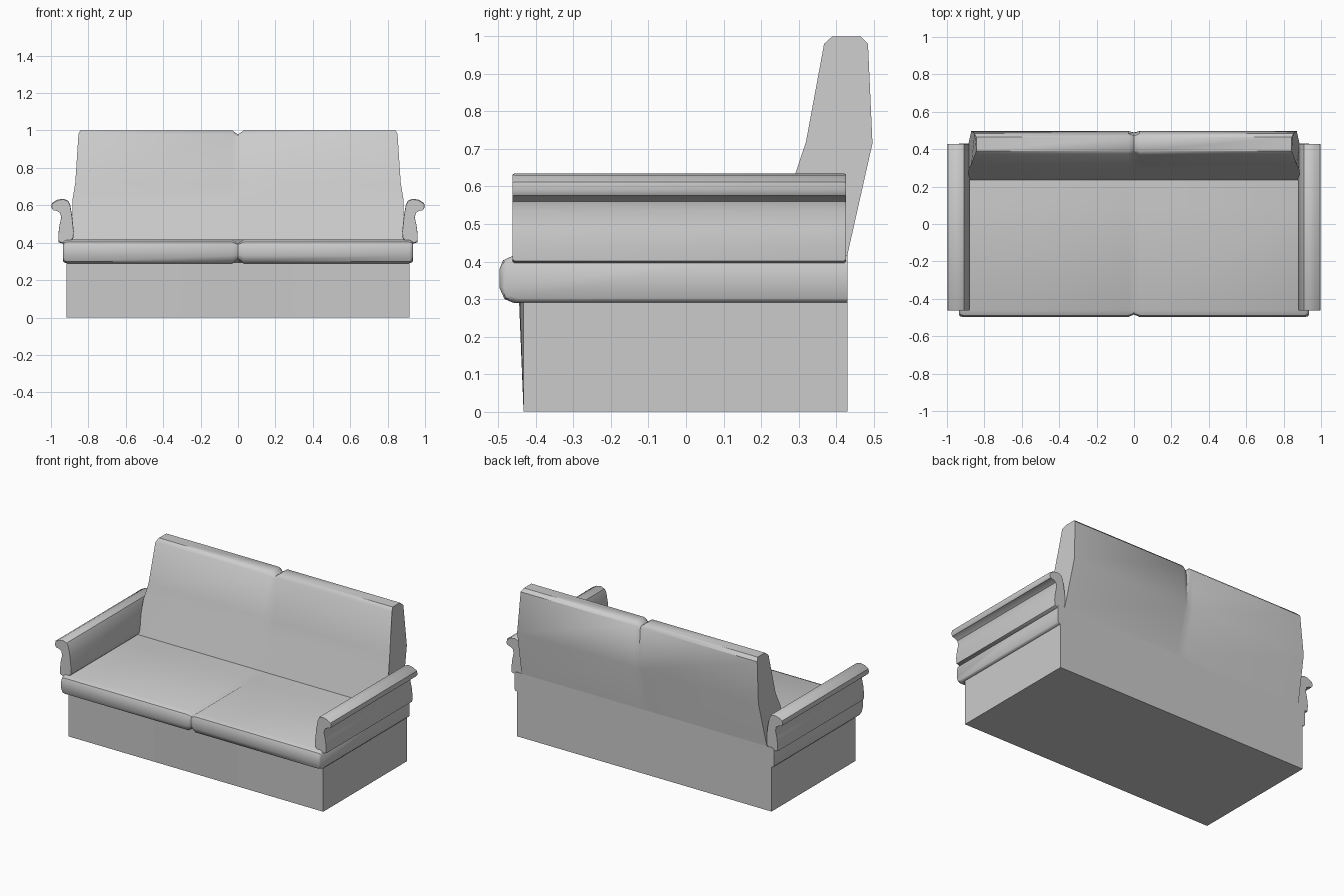
import bpy, bmesh, math

if "Cube" in bpy.data.objects:
    bpy.data.objects.remove(bpy.data.objects["Cube"])


def loft(name, rings, smooth=40):
    """Skin a list of equal-length closed rings and cap both ends."""
    bm = bmesh.new()
    rows = [[bm.verts.new(p) for p in ring] for ring in rings]
    n = len(rows[0])
    for a, b in zip(rows, rows[1:]):
        for i in range(n):
            j = (i + 1) % n
            bm.faces.new((a[i], a[j], b[j], b[i]))
    bm.faces.new(rows[0])
    bm.faces.new(rows[-1][::-1])
    bmesh.ops.recalc_face_normals(bm, faces=bm.faces[:])
    mesh = bpy.data.meshes.new(name)
    bm.to_mesh(mesh)
    bm.free()
    obj = bpy.data.objects.new(name, mesh)
    bpy.context.collection.objects.link(obj)
    if smooth:
        bpy.ops.object.select_all(action='DESELECT')
        obj.select_set(True)
        bpy.context.view_layer.objects.active = obj
        bpy.ops.object.shade_smooth_by_angle(angle=math.radians(smooth))
    return obj


def creased(half, centre):
    """Mirror the half rings (outside to inside) around a centre ring."""
    other = [[(-x, y, z) for x, y, z in r] for r in reversed(half)]
    return half + [centre] + other


# Base: plain box whose front bows out slightly at the top middle
def base_ring(x, bow):
    return [(x, 0.43, 0), (x, -0.433, 0), (x, -0.433 - bow, 0.295), (x, 0.43, 0.295)]


loft("base", creased([base_ring(-0.918, 0), base_ring(-0.3, 0.01)], base_ring(0, 0.012)), 0)

# Seat: rounded front, shallow crease in the middle that fades towards the back
seat = [(0.43, 0.29), (-0.46, 0.29), (-0.484, 0.30), (-0.497, 0.33), (-0.497, 0.38),
        (-0.488, 0.403), (-0.46, 0.416), (0.10, 0.417), (0.43, 0.417)]
seat_mid = [(0.43, 0.29), (-0.46, 0.313), (-0.474, 0.317), (-0.484, 0.335), (-0.484, 0.375),
            (-0.478, 0.39), (-0.46, 0.396), (0.10, 0.417), (0.43, 0.417)]


def seat_ring(x, inset):
    ring = []
    for y, z in seat:
        zc = 0.3535
        k = max(0, 1 - inset / 0.0635)
        ring.append((x, y + (inset if y < -0.4 else 0), zc + (z - zc) * k))
    return ring


loft("seat", creased([seat_ring(-0.936, 0.012), seat_ring(-0.93, 0.004),
                      seat_ring(-0.915, 0), seat_ring(-0.03, 0)],
                     [(0, y, z) for y, z in seat_mid]))

# Backrest: leaning tapered profile with a notch in the middle of the top
back = [(0.226, 0.39, 0.888), (0.235, 0.417, 0.888), (0.29, 0.63, 0.885), (0.32, 0.72, 0.87),
        (0.368, 0.98, 0.853), (0.39, 1.0, 0.843), (0.465, 1.0, 0.843),
        (0.485, 0.98, 0.853), (0.497, 0.715, 0.87), (0.43, 0.417, 0.885), (0.43, 0.39, 0.885)]
back_mid = [(0.226, 0.39), (0.235, 0.417), (0.29, 0.63), (0.324, 0.72),
            (0.38, 0.965), (0.395, 0.978), (0.458, 0.978),
            (0.471, 0.965), (0.489, 0.715), (0.43, 0.417), (0.43, 0.39)]
loft("backrest", creased([[(-x, y, z) for y, z, x in back],
                          [(-0.03, y, z) for y, z, x in back]],
                         [(0, y, z) for y, z in back_mid]))

# Armrests: hooked cross-section run front to back, mirrored to the other side
arm = [(0.995, 0.612), (0.965, 0.63), (0.935, 0.635), (0.908, 0.625), (0.897, 0.60),
       (0.887, 0.545), (0.878, 0.46), (0.88, 0.425), (0.90, 0.402), (0.94, 0.396),
       (0.959, 0.402), (0.961, 0.44), (0.955, 0.49), (0.945, 0.535), (0.951, 0.56),
       (0.97, 0.572), (0.99, 0.576), (0.998, 0.59)]
cx, cz = 0.93, 0.52


def arm_ring(y, k):
    return [(cx + (x - cx) * k, y, cz + (z - cz) * k) for x, z in arm]


armrest = loft("armrests", [arm_ring(-0.463, 0.965), arm_ring(-0.457, 1),
                            arm_ring(0.421, 1), arm_ring(0.427, 0.965)])
armrest.modifiers.new("mirror", 'MIRROR')
